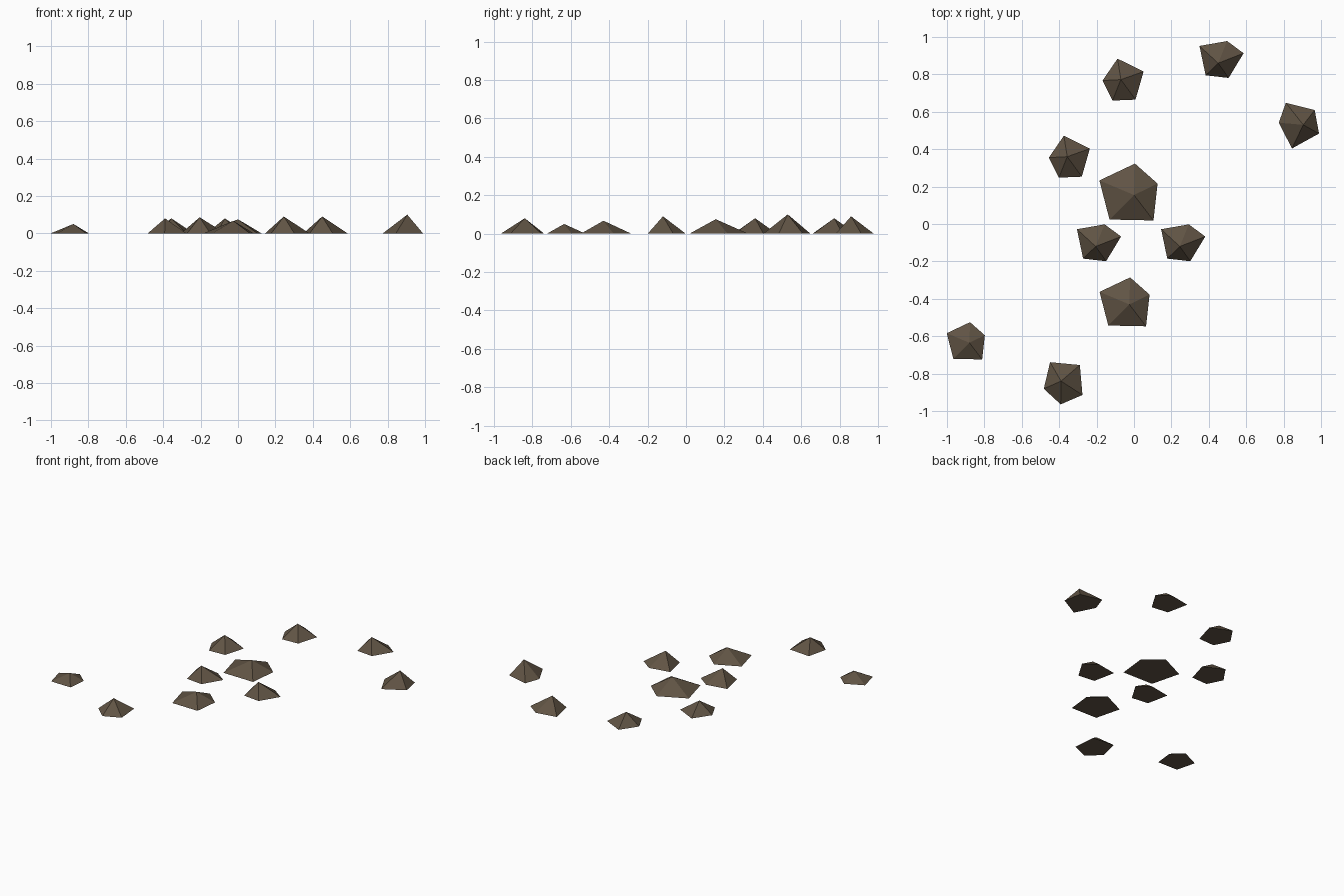
import bpy, bmesh
from math import cos, sin, radians

if "Cube" in bpy.data.objects:
    bpy.data.objects.remove(bpy.data.objects["Cube"])

# One earthy colour for everything
earth = bpy.data.materials.new("earth_brown")
earth.diffuse_color = (0.118, 0.088, 0.058, 1)
earth.use_nodes = True
earth.node_tree.nodes["Principled BSDF"].inputs["Base Color"].default_value = earth.diffuse_color

# Three irregular five-sided outlines, measured from the peak
WIDE = [(-.185, .078), (.005, .168), (.126, .061), (.104, -.136), (-.131, -.131)]
LEANING = [(-.100, .092), (.048, .118), (.136, .053), (.056, -.079), (-.067, -.065)]
BLUNT = [(-.018, .112), (.121, .043), (.078, -.107), (-.045, -.112), (-.098, -.005)]


def mound(name, outline, x, y, height, scale=1.0, turn=0):
    """Low five-sided pyramid with a closed base."""
    c, s = cos(radians(turn)) * scale, sin(radians(turn)) * scale
    bm = bmesh.new()
    base = [bm.verts.new((px * c - py * s, px * s + py * c, 0)) for px, py in outline]
    peak = bm.verts.new((0, 0, height))
    bm.faces.new(base)
    for a, b in zip(base, base[1:] + base[:1]):
        bm.faces.new((a, b, peak))
    bmesh.ops.recalc_face_normals(bm, faces=bm.faces)
    mesh = bpy.data.meshes.new(name)
    bm.to_mesh(mesh)
    bm.free()
    mesh.materials.append(earth)
    obj = bpy.data.objects.new(name, mesh)
    obj.location = (x, y, 0)
    bpy.context.collection.objects.link(obj)


# Large central mounds and the small one at far left
mound("mound_centre", WIDE, 0, .155, .075)
mound("mound_front", WIDE, -.025, -.43, .067, .86)
mound("mound_far_left", WIDE, -.88, -.635, .05, .655)

# Leaning mounds
mound("mound_inner_left", LEANING, -.205, -.12, .086)
mound("mound_inner_right", LEANING, .245, -.12, .09)
mound("mound_back_right", LEANING, .45, .86, .09)
mound("mound_far_right", LEANING, .905, .53, .1, 1.03, 107)

# Blunt mounds
mound("mound_back", BLUNT, -.07, .772, .08)
mound("mound_left", BLUNT, -.357, .36, .08)
mound("mound_front_left", BLUNT, -.39, -.84, .08, 1.03, 21)
